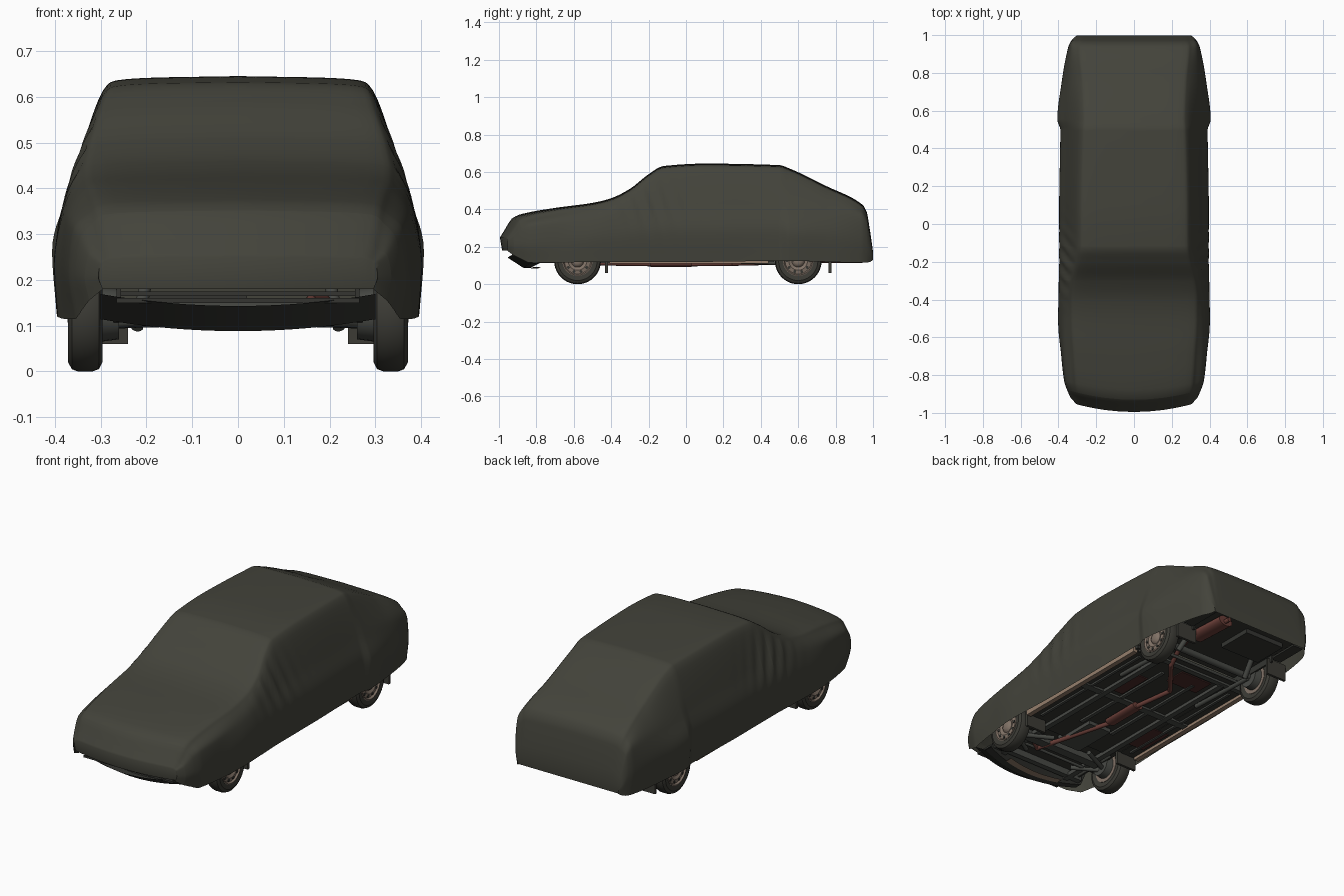
import bpy, bmesh, math
from mathutils import Vector

if "Cube" in bpy.data.objects:
    bpy.data.objects.remove(bpy.data.objects["Cube"])

def mat(name, rgb):
    m = bpy.data.materials.new(name)
    m.diffuse_color = (*rgb, 1)
    m.use_nodes = True
    m.node_tree.nodes["Principled BSDF"].inputs["Base Color"].default_value = m.diffuse_color
    return m

CLOTH = mat("cover_cloth", (0.056, 0.056, 0.043))
RUBBER = mat("tyre_rubber", (0.045, 0.044, 0.036))
STEEL = mat("wheel_steel", (0.22, 0.17, 0.135))
UNDER = mat("underbody_dark", (0.035, 0.036, 0.031))
FRAME = mat("chassis_grey", (0.065, 0.068, 0.06))
RUST = mat("exhaust_rust", (0.15, 0.05, 0.04))
PATCH = mat("rust_patch", (0.07, 0.025, 0.022))
TAN = mat("sill_tan", (0.30, 0.21, 0.15))

def make(name, bm, m, smooth=None):
    bmesh.ops.recalc_face_normals(bm, faces=bm.faces)
    me = bpy.data.meshes.new(name)
    bm.to_mesh(me)
    bm.free()
    ob = bpy.data.objects.new(name, me)
    bpy.context.collection.objects.link(ob)
    me.materials.append(m)
    if smooth:
        bpy.ops.object.select_all(action='DESELECT')
        ob.select_set(True)
        bpy.context.view_layer.objects.active = ob
        bpy.ops.object.shade_smooth_by_angle(angle=math.radians(smooth))
    return ob

def box(name, x0, x1, y0, y1, z0, z1, m):
    bm = bmesh.new()
    bmesh.ops.create_cube(bm, size=1)
    for v in bm.verts:
        v.co = Vector(((x0 + x1) / 2 + v.co.x * (x1 - x0),
                       (y0 + y1) / 2 + v.co.y * (y1 - y0),
                       (z0 + z1) / 2 + v.co.z * (z1 - z0)))
    return make(name, bm, m)

def tube(name, pts, r, m, sides=12):
    # straight rods joined end to end
    bm = bmesh.new()
    for a, b in zip(pts, pts[1:]):
        a, b = Vector(a), Vector(b)
        d = b - a
        mx = d.to_track_quat('Z', 'Y').to_matrix().to_4x4()
        mx.translation = (a + b) / 2
        bmesh.ops.create_cone(bm, cap_ends=True, segments=sides, radius1=r,
                              radius2=r, depth=d.length + r * 0.6, matrix=mx)
    return make(name, bm, m, 40)

def lathe(name, prof, y, z, m, n=40):
    # spin (x, radius) points about a sideways axle
    bm = bmesh.new()
    rings = [[bm.verts.new((x, y + r * math.cos(2 * math.pi * k / n), z + r * math.sin(2 * math.pi * k / n)))
              for k in range(n)] for x, r in prof]
    for a, b in zip(rings, rings[1:]):
        for k in range(n):
            bm.faces.new((a[k], a[(k + 1) % n], b[(k + 1) % n], b[k]))
    bm.faces.new(rings[0])
    bm.faces.new(rings[-1])
    return make(name, bm, m, 35)

def curve_at(xs, ys, x):
    # monotone cubic interpolation without overshoot
    i = 0
    while i < len(xs) - 2 and x > xs[i + 1]:
        i += 1
    d = [(ys[k + 1] - ys[k]) / (xs[k + 1] - xs[k]) for k in range(len(xs) - 1)]
    def slope(k):
        if k == 0: return d[0]
        if k == len(d): return d[-1]
        return 2 * d[k - 1] * d[k] / (d[k - 1] + d[k]) if d[k - 1] * d[k] > 0 else 0
    h = xs[i + 1] - xs[i]
    t = (x - xs[i]) / h
    return ((2*t**3 - 3*t*t + 1) * ys[i] + (t**3 - 2*t*t + t) * h * slope(i)
            + (3*t*t - 2*t**3) * ys[i + 1] + (t**3 - t*t) * h * slope(i + 1))

# Cloth cover: stations of y, top z, top half width, shoulder half width,
# shoulder z, belly half width, hem half width, hem z
ST = [
    (-.995, .25, .285, .30, .235, .305, .295, .18),
    (-.97, .29, .30, .325, .255, .335, .325, .155),
    (-.93, .352, .31, .345, .29, .355, .34, .135),
    (-.88, .375, .315, .36, .31, .37, .355, .115),
    (-.7, .408, .325, .375, .33, .387, .38, .115),
    (-.5, .435, .335, .38, .35, .402, .395, .12),
    (-.4, .46, .335, .378, .37, .40, .392, .12),
    (-.3, .51, .325, .372, .39, .398, .388, .12),
    (-.2, .588, .30, .365, .41, .396, .385, .12),
    (-.12, .632, .287, .36, .42, .396, .385, .12),
    (.1, .645, .285, .36, .42, .396, .385, .12),
    (.5, .637, .275, .355, .42, .39, .382, .125),
    (.55, .62, .272, .365, .40, .406, .396, .125),
    (.75, .525, .28, .355, .38, .383, .375, .12),
    (.94, .428, .295, .335, .36, .347, .337, .115),
    (.965, .39, .29, .325, .34, .335, .325, .115),
    (.985, .28, .285, .31, .25, .32, .31, .12),
    (.999, .18, .275, .295, .17, .30, .295, .13)]
cols = list(zip(*ST))
ys = sorted(set([s[0] for s in ST] + [-.99 + i * .0198 for i in range(101)]))
U = [0, .2, .45, .72, .82, .9, 1]
bm = bmesh.new()
rings = []
for y in ys:
    zt, wt, ws, zs, wm, wb, zb = [curve_at(cols[0], c, y) for c in cols[1:]]
    rise = min(.02, (zt - zs) * .5)
    px = [wb, wm, ws, wt + .006, wt - .012, wt * .72, 0]
    pz = [zb, zb + (zs - zb) * .5, zs, zt - rise * 1.3, zt - rise * .55, zt - rise * .2, zt]
    half = []
    for k in range(31):
        x, z = curve_at(U, px, k / 30), curve_at(U, pz, k / 30)
        # hanging folds behind the windscreen and loose wave in the hem
        fold = math.exp(-((y + .2) / .15) ** 2) * math.exp(-((z - .42) / .12) ** 2)
        if k < 21:
            x += .006 * fold * math.sin((y + z * .35) * 75)
        f = min(1, max(0, (-.6 - y) / .35))
        half.append((x, y + .04 * f * (x / .3) ** 2, z))
    rings.append([bm.verts.new(p) for p in half] +
                 [bm.verts.new((-x, yy, z)) for x, yy, z in reversed(half[:-1])])
for r, low, tuck in ((rings[0], .18, .012), (rings[-1], .13, -.004)):
    end = [bm.verts.new((v.co.x, v.co.y + tuck, low)) for v in r]
    for k in range(len(r) - 1):
        bm.faces.new((r[k], r[k + 1], end[k + 1], end[k]))
for a, b in zip(rings, rings[1:]):
    for k in range(len(a) - 1):
        bm.faces.new((a[k], a[k + 1], b[k + 1], b[k]))
bmesh.ops.remove_doubles(bm, verts=bm.verts, dist=1e-5)
make("cloth_cover", bm, CLOTH, 60)

# Wheels and mud flaps
for s, side in ((1, "right"), (-1, "left")):
    for y, end in ((-.58, "front"), (.6, "rear")):
        tag = f"{end}_{side}"
        lathe("tyre_" + tag, [(s * x, r) for x, r in (
            (.30, .08), (.296, .105), (.304, .12), (.318, .125), (.35, .125),
            (.363, .12), (.371, .105), (.367, .08), (.355, .078))], y, .125, RUBBER)
        lathe("rim_" + tag, [(s * x, r) for x, r in (
            (.298, .079), (.369, .081), (.371, .076), (.362, .07), (.366, .05),
            (.358, .034), (.366, .028), (.372, .018), (.373, .004))], y, .125, STEEL)
        for k in range(10):
            a = k * math.pi / 5
            lathe(f"rim_slot_{tag}_{k}", [(s * .358, .008), (s * .3665, .008)],
                  y + .06 * math.cos(a), .125 + .06 * math.sin(a), UNDER, 8)
        lathe("brake_drum_" + tag, [(s * .26, .055), (s * .299, .06)], y, .125, FRAME, 24)
    for y in (-.425, .77):
        box(f"mud_flap_{side}", s * .24, s * .36, y - .007, y + .007, .06, .15, RUBBER)
    # sills, side floors and chassis rails
    box("sill_" + side, s * .345, s * .372, -.41, .44, .112, .14, TAN)
    box("side_floor_" + side, s * .26, s * .36, -.43, .46, .128, .145, UNDER)
    box("rear_side_floor_" + side, s * .26, s * .32, .78, .96, .15, .16, UNDER)
    box("wheel_well_front_" + side, s * .255, s * .265, -.76, -.42, .13, .3, UNDER)
    box("wheel_well_rear_" + side, s * .255, s * .265, .44, .79, .13, .3, UNDER)
    box("chassis_rail_" + side, s * .19, s * .22, -.85, .45, .113, .135, FRAME)
    box("outer_rib_" + side, s * .29, s * .305, -.38, .4, .119, .13, FRAME)
    box("floor_rib_" + side, s * .09, s * .11, -.3, .35, .12, .13, FRAME)
    # suspension
    tube("trailing_arm_" + side, [(s * .25, .2, .125), (s * .25, .6, .11)], .012, FRAME)
    tube("front_arm_" + side, [(s * .12, -.5, .11), (s * .29, -.58, .105), (s * .15, -.68, .115)], .012, FRAME)
    tube("rear_damper_" + side, [(s * .22, .62, .1), (s * .2, .72, .2)], .014, FRAME)

# Underbody
box("main_floor", -.265, .265, -.48, .5, .13, .145, UNDER)
box("engine_floor", -.265, .265, -.93, -.47, .15, .16, UNDER)
box("boot_floor", -.265, .265, .49, .965, .165, .175, UNDER)
box("front_crossmember", -.24, .24, -.6, -.55, .105, .14, FRAME)
box("front_brace", -.28, .28, -.78, -.75, .115, .15, FRAME)
box("mid_crossmember", -.34, .34, -.02, .02, .118, .132, FRAME)
box("rear_crossmember", -.34, .34, .44, .47, .118, .15, FRAME)
box("gearbox", -.07, .07, -.52, -.27, .11, .15, FRAME)
box("rust_patch_left", -.33, -.23, -.32, -.12, .124, .129, PATCH)
box("rust_patch_rear", -.16, .03, .3, .42, .124, .131, PATCH)
box("rust_patch_right", .12, .18, .05, .25, .124, .131, PATCH)
box("fuel_tank", -.22, .02, .72, .92, .14, .17, UNDER)
tube("rear_axle", [(-.28, .6, .125), (.28, .6, .125)], .018, FRAME)
tube("track_rod", [(-.27, -.64, .115), (.27, -.64, .115)], .008, FRAME)
tube("anti_roll_bar", [(-.25, .52, .125), (.25, .52, .125)], .008, FRAME)

# Exhaust
tube("exhaust_pipe", [(.17, -.6, .13), (.11, -.64, .115), (0, -.2, .108), (0, .05, .108),
                      (-.03, .25, .11), (.13, .45, .115), (.16, .55, .155),
                      (.19, .66, .155), (.19, .74, .14), (.18, .97, .135)], .012, RUST)
ob = tube("middle_silencer", [(0, -.18, 0), (0, .02, 0)], .032, RUST, 20)
ob.scale.z, ob.location.z = .55, .11
ob = tube("rear_silencer", [(.19, .74, 0), (.18, .93, 0)], .045, RUST, 20)
ob.scale.z, ob.location.z = .6, .14

# Front valance: curved dark lip with a tan edge
for name, dz, y0, m in (("front_valance", 0, -.87, UNDER), ("valance_edge", -.003, -.83, TAN)):
    bm = bmesh.new()
    w = .30 if m is UNDER else .17
    rows = []
    for i in range(17):
        x = -w + 2 * w * i / 16
        k = (x / .3) ** 2
        z = .088 + .026 * k + dz
        rows.append([bm.verts.new(p) for p in (
            (x, y0 - .085 + .05 * k, z + .055), (x, y0 + .05 * k, z), (x, y0 + .04 + .05 * k, z),
            (x, y0 + .09 + .04 * k, z + .05))][(0 if m is UNDER else 1):(4 if m is UNDER else 3)])
    for a, b in zip(rows, rows[1:]):
        for k in range(len(a) - 1):
            bm.faces.new((a[k], a[k + 1], b[k + 1], b[k]))
    make(name, bm, m, 30)
